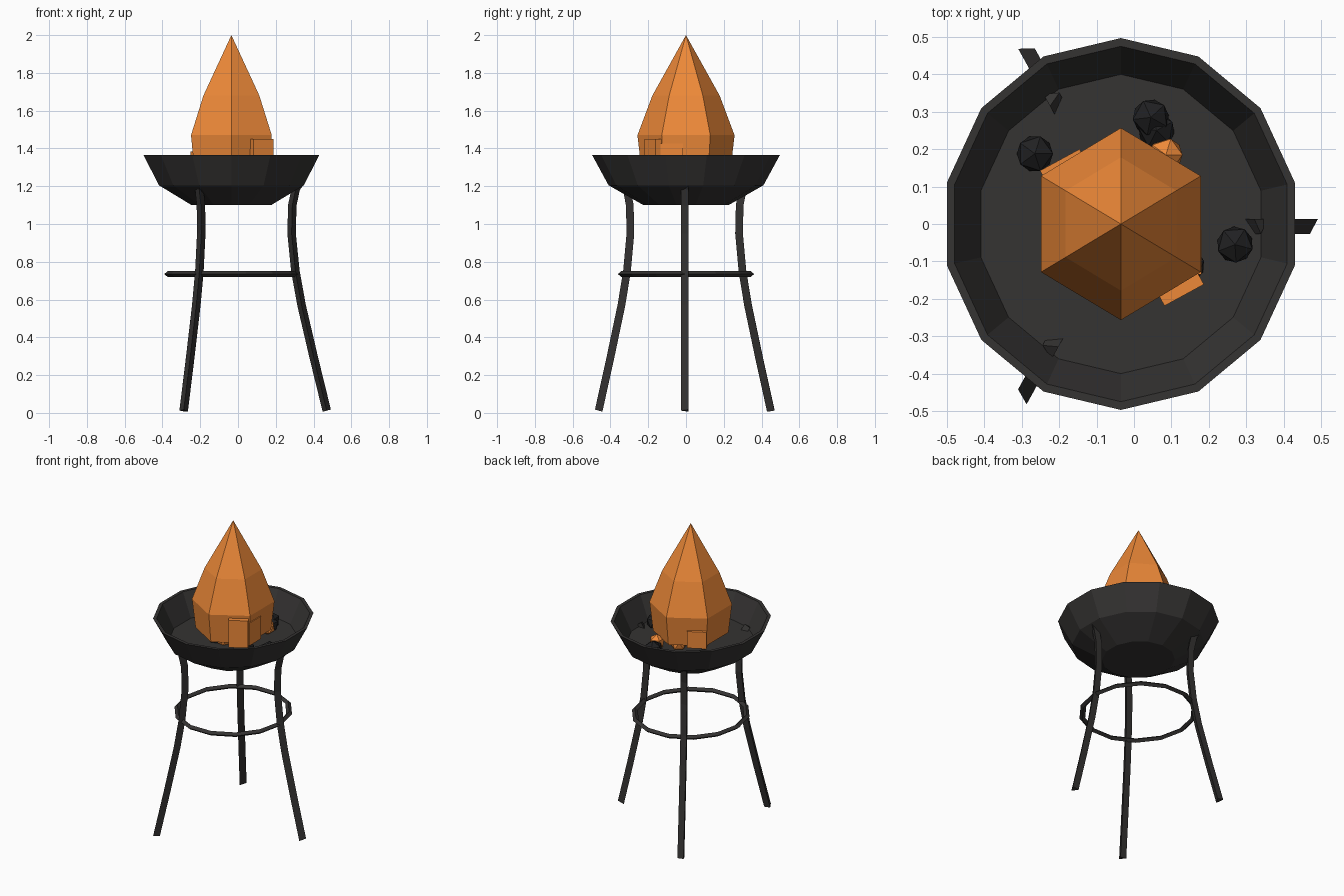
import bpy, bmesh, math
from mathutils import Vector, Matrix

if "Cube" in bpy.data.objects:
    bpy.data.objects.remove(bpy.data.objects["Cube"])

CX, SX = -0.035, 0.96   # shared axis and slight squash along x


def material(name, rgb):
    m = bpy.data.materials.new(name)
    m.diffuse_color = (*rgb, 1)
    m.use_nodes = True
    m.node_tree.nodes["Principled BSDF"].inputs["Base Color"].default_value = m.diffuse_color
    return m


IRON = material("iron", (0.035, 0.033, 0.032))
COAL = material("coal", (0.015, 0.015, 0.016))
FIRE = material("fire", (0.85, 0.25, 0.04))


def finish(name, bm, mat):
    bmesh.ops.recalc_face_normals(bm, faces=bm.faces)
    me = bpy.data.meshes.new(name)
    bm.to_mesh(me)
    bm.free()
    me.materials.append(mat)
    ob = bpy.data.objects.new(name, me)
    bpy.context.collection.objects.link(ob)
    return ob


def skin(bm, rings, closed=False):
    n = len(rings[0])
    pairs = list(zip(rings, rings[1:] + rings[:1])) if closed else list(zip(rings, rings[1:]))
    for a, b in pairs:
        for i in range(n):
            j = (i + 1) % n
            bm.faces.new((a[i], a[j], b[j], b[i]))
    if not closed:
        bm.faces.new(rings[0])
        bm.faces.new(rings[-1])


def lathe(name, profile, sides, start, mat, closed=False):
    bm = bmesh.new()
    rings = []
    for r, z in profile:
        angs = [start + math.tau * i / sides for i in range(sides)]
        rings.append([bm.verts.new((CX + SX * r * math.cos(a), r * math.sin(a), z)) for a in angs])
    skin(bm, rings, closed)
    bmesh.ops.remove_doubles(bm, verts=bm.verts, dist=0.0005)
    return finish(name, bm, mat)


# Bowl with a flat bed inside
lathe("bowl", [(0.225, 1.10), (0.41, 1.205), (0.497, 1.365), (0.475, 1.365), (0.40, 1.215)],
      14, math.pi / 2, IRON)

# Bracing ring
lathe("brace_ring", [(0.37, 0.735), (0.352, 0.75), (0.334, 0.735), (0.352, 0.72)],
      14, 0, IRON, closed=True)

# Main flame
lathe("flame", [(0.235, 1.28), (0.257, 1.47), (0.178, 1.68), (0.0001, 2.0)],
      6, math.pi / 2, FIRE)

# Three curved legs with triangular section
PATH = [(0.526, 0.012), (0.455, 0.29), (0.387, 0.57), (0.353, 0.75), (0.332, 0.95),
        (0.336, 1.10), (0.356, 1.19), (0.39, 1.235)]
for k in range(3):
    bm = bmesh.new()
    turn = Matrix.Rotation(math.tau * k / 3, 3, 'Z')
    pts = [Vector((r, 0, z)) for r, z in PATH]
    rings = []
    for i, p in enumerate(pts):
        t = (pts[min(i + 1, len(pts) - 1)] - pts[max(i - 1, 0)]).normalized()
        side = Vector((0, 1, 0))
        out = side.cross(t)
        ring = []
        for c in range(3):
            a = math.radians(-90 + 120 * c)
            v = turn @ (p + 0.027 * (math.cos(a) * out + math.sin(a) * side))
            ring.append(bm.verts.new((CX + SX * v.x, v.y, v.z)))
        rings.append(ring)
    skin(bm, rings)
    finish(f"leg_{k + 1}", bm, IRON)


def lump(name, loc, r, mat, turn=0):
    bm = bmesh.new()
    m = Matrix.Translation(loc) @ Matrix.Rotation(turn, 4, 'Z')
    bmesh.ops.create_icosphere(bm, subdivisions=1, radius=r, matrix=m)
    finish(name, bm, mat)


# Coals and embers on the bed
for i, loc in enumerate([(-0.265, 0.188, 1.245), (0.27, -0.055, 1.245), (0.045, 0.285, 1.25),
                         (0.06, 0.25, 1.235), (0.14, -0.11, 1.24), (-0.1, -0.08, 1.24)]):
    lump(f"coal_{i + 1}", loc, 0.054, COAL, i)
for i, loc in enumerate([(0.085, 0.185, 1.25), (-0.03, 0.12, 1.245), (-0.045, -0.08, 1.24)]):
    lump(f"ember_{i + 1}", loc, 0.05, FIRE, i)

# Blocky flame chunks at the foot of the fire
for i, (loc, size, turn) in enumerate([((0.115, -0.155, 1.36), (0.12, 0.08, 0.18), 0.5),
                                       ((0.125, -0.075, 1.35), (0.11, 0.12, 0.15), 0.0),
                                       ((-0.165, 0.11, 1.33), (0.12, 0.14, 0.11), 0.5)]):
    bm = bmesh.new()
    m = Matrix.Translation(loc) @ Matrix.Rotation(turn, 4, 'Z') @ Matrix.Diagonal((*size, 1))
    bmesh.ops.create_cube(bm, size=1, matrix=m)
    finish(f"flame_chunk_{i + 1}", bm, FIRE)
